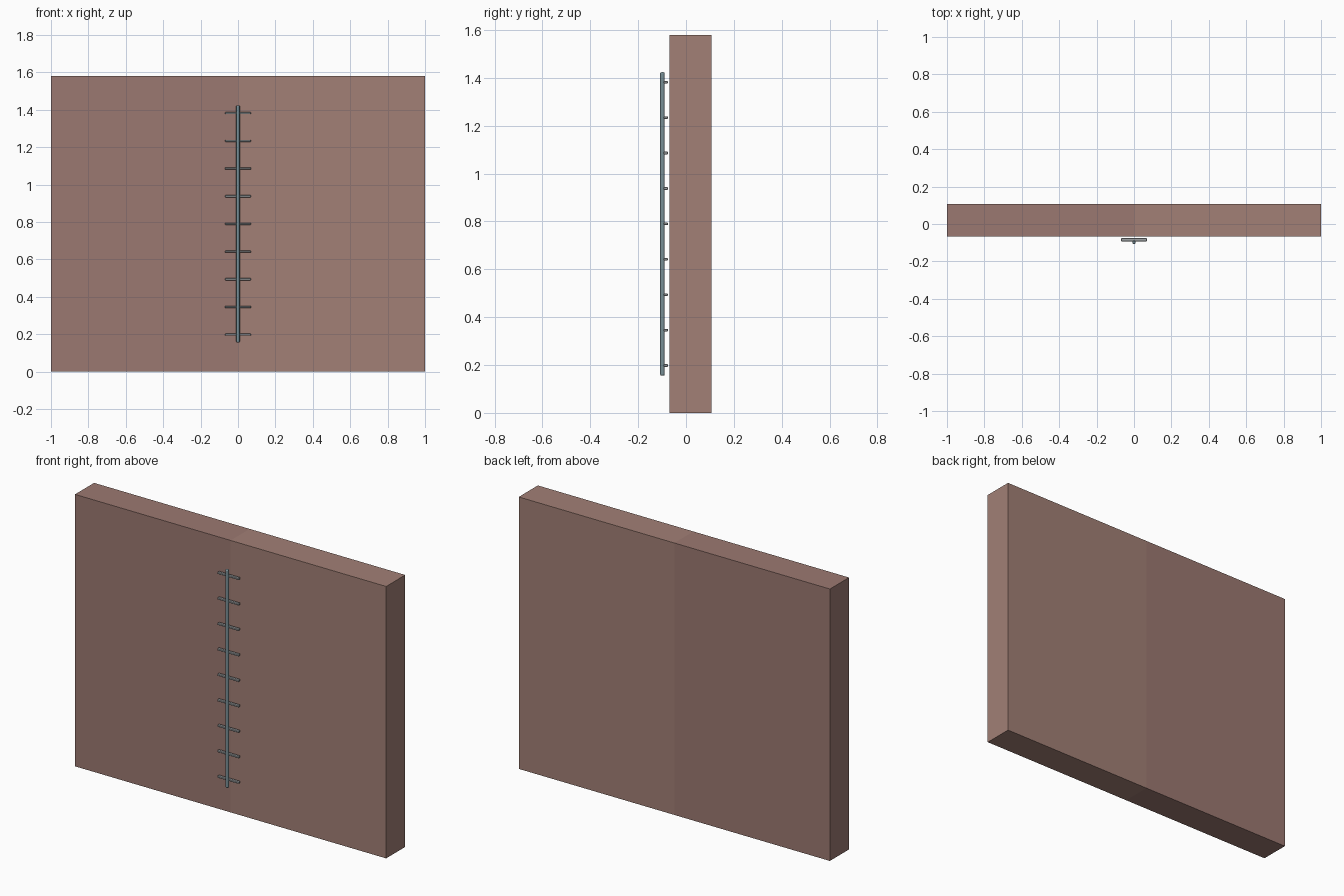
import bpy

if "Cube" in bpy.data.objects:
    bpy.data.objects.remove(bpy.data.objects["Cube"])

def material(name, rgb):
    m = bpy.data.materials.new(name)
    m.diffuse_color = (*rgb, 1)
    m.use_nodes = True
    m.node_tree.nodes["Principled BSDF"].inputs["Base Color"].default_value = m.diffuse_color
    return m

def box(name, lo, hi, mat, bevel=0):
    bpy.ops.mesh.primitive_cube_add(size=1, location=[(a + b) / 2 for a, b in zip(lo, hi)])
    o = bpy.context.object
    o.name = name
    o.scale = [b - a for a, b in zip(lo, hi)]
    bpy.ops.object.transform_apply(location=False, rotation=False, scale=True)
    o.data.materials.append(mat)
    if bevel:
        m = o.modifiers.new("edge_bevel", 'BEVEL')
        m.width, m.segments = bevel, 1
    return o

H = 1.58
brick_a = material("wall_left", (0.33, 0.19, 0.165))
brick_b = material("wall_right", (0.36, 0.215, 0.18))
steel = material("rod_steel", (0.19, 0.28, 0.31))
grey = material("bar_grey", (0.35, 0.37, 0.38))

# Two wall halves meeting at the joint
box("wall_left", (-1, -0.068, 0), (0, 0.107, H), brick_a)
box("wall_right", (0, -0.068, 0), (1, 0.107, H), brick_b)

# Vertical rod with chamfered ends
bpy.ops.mesh.primitive_cylinder_add(vertices=12, radius=0.0095, depth=1.268, location=(0, -0.0985, H / 2))
rod = bpy.context.object
rod.name = "vertical_rod"
rod.data.materials.append(steel)
bev = rod.modifiers.new("end_chamfer", 'BEVEL')
bev.width, bev.segments, bev.angle_limit = 0.005, 2, 1.0
bpy.ops.object.shade_smooth_by_angle()

# Horizontal cross bars
for i in range(9):
    z = H / 2 + (i - 4) * 0.148
    box(f"cross_bar_{i + 1}", (-0.069, -0.093, z - 0.0055), (0.069, -0.076, z + 0.0055), grey, 0.002)
